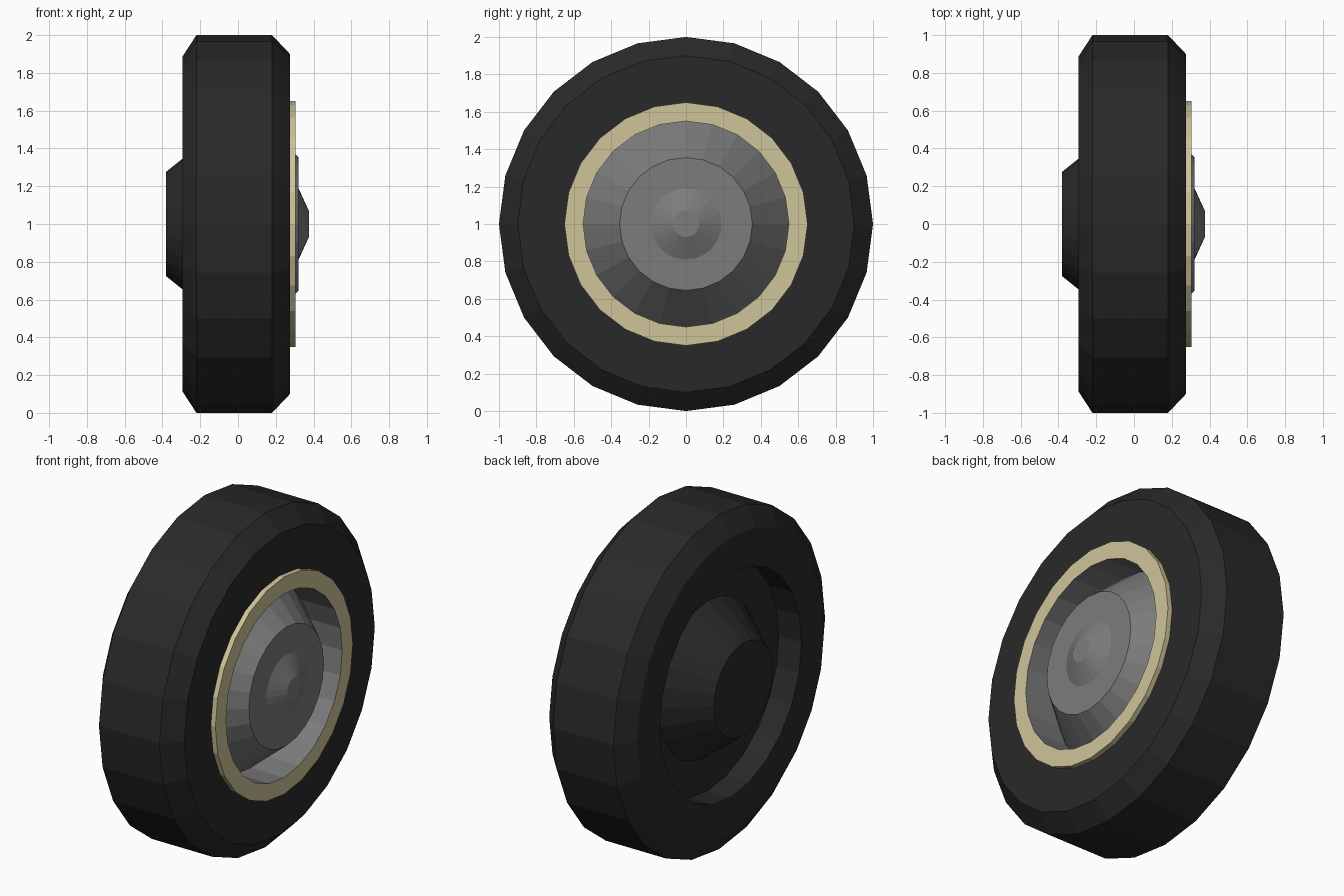
import bpy, bmesh
from math import cos, sin, pi

if "Cube" in bpy.data.objects:
    bpy.data.objects.remove(bpy.data.objects["Cube"])

SIDES = 24


def paint(name, rgb):
    mat = bpy.data.materials.new(name)
    mat.diffuse_color = (*rgb, 1)
    mat.use_nodes = True
    mat.node_tree.nodes["Principled BSDF"].inputs["Base Color"].default_value = mat.diffuse_color
    return mat


def revolve(name, profile, mat):
    """Spin (x, radius) points about the axle; order runs rear to front."""
    bm = bmesh.new()
    rings = []
    for x, r in profile:
        if r == 0:
            rings.append([bm.verts.new((x, 0, 1))] * SIDES)
        else:
            rings.append([bm.verts.new((x, r * cos(2 * pi * i / SIDES),
                                        1 + r * sin(2 * pi * i / SIDES)))
                          for i in range(SIDES)])
    for a, b in zip(rings, rings[1:]):
        for i in range(SIDES):
            j = (i + 1) % SIDES
            corners = [a[i], a[j], b[j], b[i]]
            bm.faces.new(list(dict.fromkeys(corners)))
    mesh = bpy.data.meshes.new(name)
    bm.to_mesh(mesh)
    bm.free()
    mesh.materials.append(mat)
    obj = bpy.data.objects.new(name, mesh)
    bpy.context.collection.objects.link(obj)
    return obj


rubber = paint("rubber", (0.022, 0.022, 0.022))
cream = paint("cream", (0.62, 0.55, 0.32))
steel = paint("steel", (0.2, 0.2, 0.2))

# dark rear hub cone, recessed channel behind the wheel
revolve("rear_hub", [(-0.38, 0), (-0.38, 0.277), (-0.145, 0.465),
                     (-0.145, 0.67)], rubber)

# tyre with chamfered shoulders
revolve("tyre", [(-0.145, 0.67), (-0.295, 0.67), (-0.295, 0.885),
                 (-0.22, 1), (0.18, 1), (0.275, 0.9), (0.275, 0.65)], rubber)

# raised trim ring
revolve("trim_ring", [(0.275, 0.65), (0.305, 0.65), (0.305, 0.55)], cream)

# dished wheel disc with raised centre and cap
revolve("wheel_disc", [(0.305, 0.55), (0.085, 0.55), (0.32, 0.355),
                       (0.32, 0.19)], steel)
revolve("hub_cap", [(0.32, 0.19), (0.375, 0.07), (0.375, 0)], steel)
